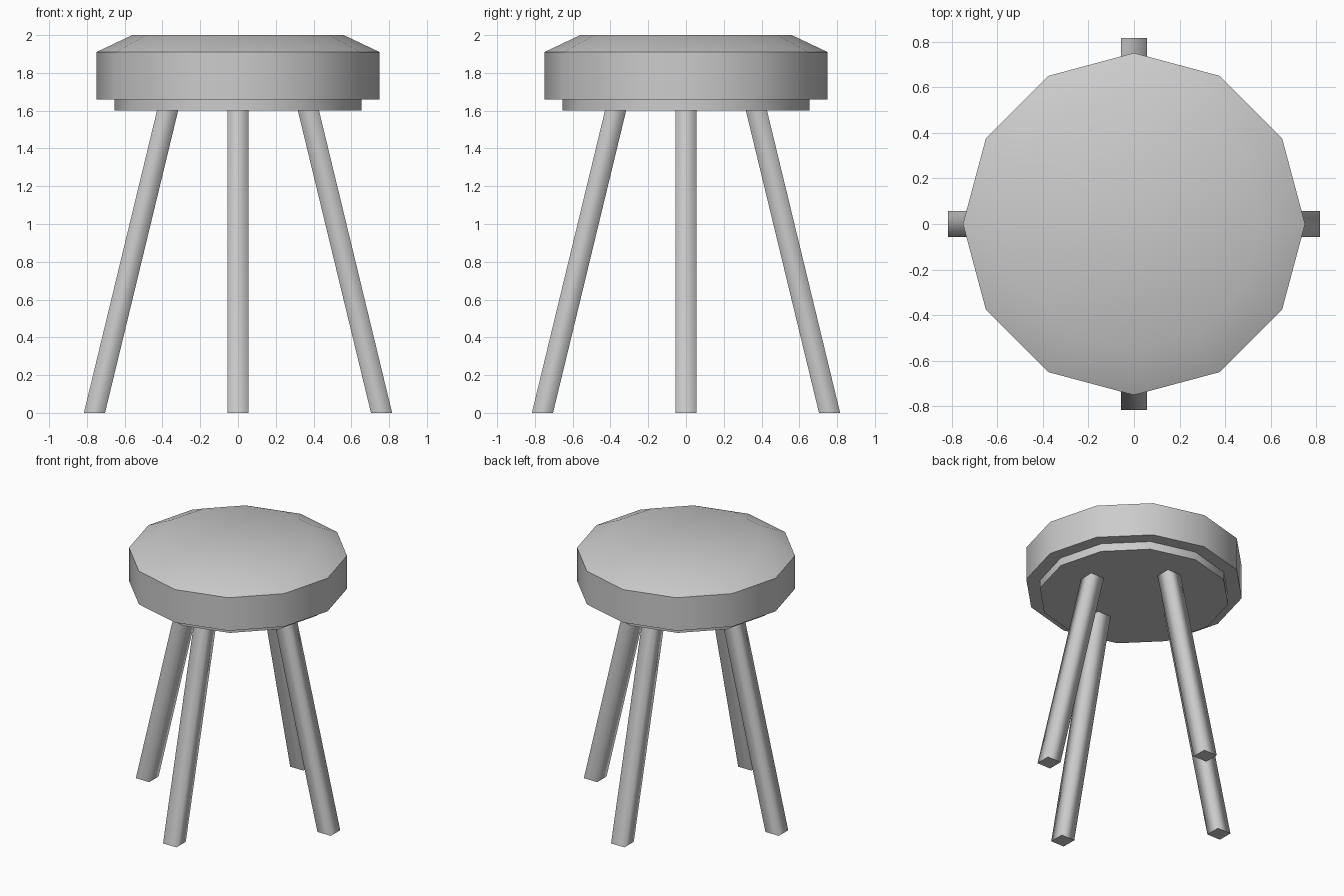
import bpy, bmesh, math

if "Cube" in bpy.data.objects:
    bpy.data.objects.remove(bpy.data.objects["Cube"])


def ring(bm, r, z, n, cx=0.0, cy=0.0, turn=0.0):
    return [bm.verts.new((cx + r * math.cos(turn + 2 * math.pi * i / n),
                          cy + r * math.sin(turn + 2 * math.pi * i / n), z))
            for i in range(n)]


def loft(name, rings, n, turn=0.0, soft_rims=()):
    """Skin rings (radius, z, cx, cy) with smooth sides, caps and crisp rims."""
    bm = bmesh.new()
    loops = [ring(bm, r, z, n, cx, cy, turn) for r, z, cx, cy in rings]
    for a, b in zip(loops, loops[1:]):
        for i in range(n):
            j = (i + 1) % n
            bm.faces.new((a[i], a[j], b[j], b[i]))
    bm.faces.new(loops[0][::-1])
    bm.faces.new(loops[-1])
    for f in bm.faces:
        f.smooth = True
    for k, lp in enumerate(loops):
        if k not in soft_rims:
            for i in range(n):
                bm.edges.get((lp[i], lp[(i + 1) % n])).smooth = False
    mesh = bpy.data.meshes.new(name)
    bm.to_mesh(mesh)
    bm.free()
    obj = bpy.data.objects.new(name, mesh)
    bpy.context.collection.objects.link(obj)
    return obj


# Twelve-sided cushion with a soft chamfered top
loft("seat", [(0.75, 1.66, 0, 0), (0.75, 1.91, 0, 0), (0.56, 2.0, 0, 0)],
     12, soft_rims=(2,))

# Narrower base plate under the cushion
loft("seat_base", [(0.655, 1.60, 0, 0), (0.655, 1.66, 0, 0)], 12)

# Four splayed square legs
half = 0.056 * math.sqrt(2)
for name, dx, dy in (("right_leg", 1, 0), ("back_leg", 0, 1),
                     ("left_leg", -1, 0), ("front_leg", 0, -1)):
    loft(name, [(half, 0.0, 0.76 * dx, 0.76 * dy),
                (half, 1.60, 0.373 * dx, 0.373 * dy)], 4, turn=math.pi / 4)
